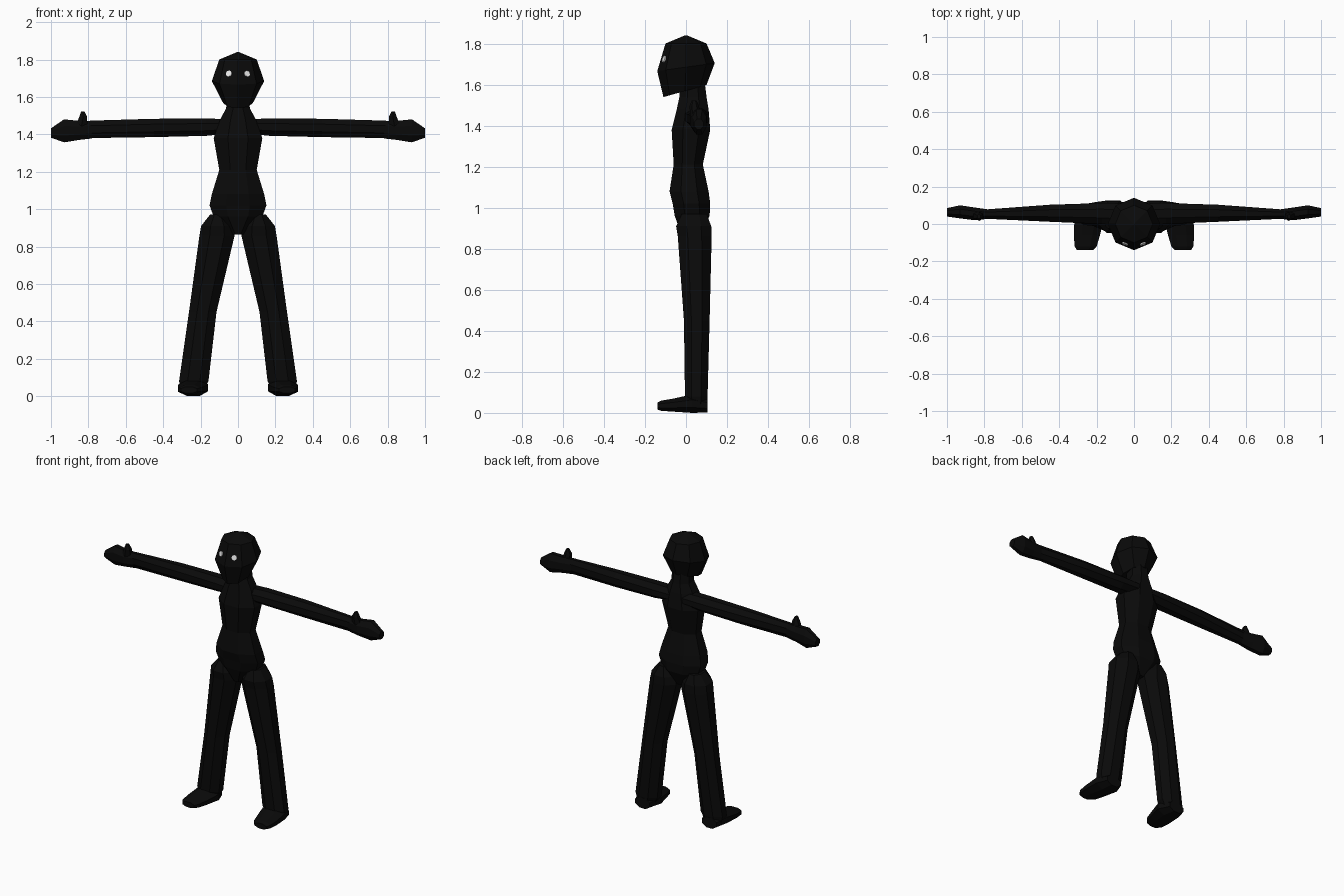
import bpy, bmesh, math
from mathutils import Vector

if "Cube" in bpy.data.objects:
    bpy.data.objects.remove(bpy.data.objects["Cube"])


def material(name, value):
    m = bpy.data.materials.new(name)
    m.diffuse_color = (value, value, value, 1)
    m.use_nodes = True
    m.node_tree.nodes["Principled BSDF"].inputs["Base Color"].default_value = m.diffuse_color
    return m


BLACK = material("black", 0.003)
WHITE = material("eye_white", 0.8)


def loft(name, axis, rings, sides=8, phase=0.5, side=1, slopes=None):
    """Skin rings (position, min a, max a, min b, max b) placed along an axis."""
    bm = bmesh.new()
    grow = 1 / math.cos(math.pi / sides) if phase else 1
    loops = []
    for k, (p, a0, a1, b0, b1) in enumerate(rings):
        loop = []
        for i in range(sides):
            t = 2 * math.pi * (i + phase) / sides
            a = (a0 + a1) / 2 + math.cos(t) * (a1 - a0) / 2 * grow
            b = (b0 + b1) / 2 + math.sin(t) * (b1 - b0) / 2 * grow
            q = p + (slopes[k] * b if slopes else 0)
            co = {"x": (q, a, b), "y": (a, q, b), "z": (a, b, q)}[axis]
            loop.append(bm.verts.new((co[0] * side, co[1], co[2])))
        loops.append(loop)
    for lo, hi in zip(loops, loops[1:]):
        for i in range(sides):
            j = (i + 1) % sides
            bm.faces.new((lo[i], lo[j], hi[j], hi[i]))
    bm.faces.new(loops[0])
    bm.faces.new(loops[-1])
    bmesh.ops.recalc_face_normals(bm, faces=bm.faces)
    me = bpy.data.meshes.new(name)
    bm.to_mesh(me)
    bm.free()
    me.materials.append(BLACK)
    ob = bpy.data.objects.new(name, me)
    bpy.context.collection.objects.link(ob)
    return ob


# Head with a lowered chin
loft("head", "z", [
    (1.57, -.08, .08, -.11, .10),
    (1.685, -.14, .14, -.14, .14),
    (1.80, -.10, .10, -.10, .10),
    (1.84, -.004, .004, -.004, .004)], phase=0, slopes=[.28, .14, 0, 0])

# Torso and neck
loft("torso", "z", [
    (.865, -.035, .035, -.02, .07),
    (.96, -.13, .13, -.055, .115),
    (1.02, -.152, .152, -.065, .118),
    (1.08, -.14, .14, -.08, .11),
    (1.21, -.10, .10, -.06, .082),
    (1.38, -.13, .13, -.07, .118),
    (1.48, -.095, .095, -.045, .11),
    (1.54, -.063, .063, -.032, .10),
    (1.62, -.06, .06, -.03, .09)])

for side, label in ((1, "left"), (-1, "right")):
    # Arm
    loft("arm_" + label, "x", [
        (.04, -.01, .11, 1.405, 1.48),
        (.17, .0, .112, 1.392, 1.485),
        (.45, .012, .103, 1.385, 1.483),
        (.79, .028, .078, 1.38, 1.473)], side=side)
    # Hand
    loft("hand_" + label, "x", [
        (.78, .028, .078, 1.378, 1.472),
        (.85, .02, .088, 1.37, 1.472),
        (.93, .03, .10, 1.357, 1.48),
        (1.0, .04, .085, 1.382, 1.432)], side=side)
    # Thumb
    loft("thumb_" + label, "z", [
        (1.44, .805, .87, .025, .07),
        (1.495, .807, .848, .02, .06),
        (1.523, .822, .838, .03, .05)], sides=6, side=side)
    # Leg
    loft("leg_" + label, "z", [
        (.02, .19, .30, .0, .10),
        (.08, .158, .315, -.005, .105),
        (.45, .115, .262, -.01, .115),
        (.86, .018, .206, -.04, .125),
        (.91, .025, .197, -.048, .123),
        (.97, .07, .15, -.02, .10)], side=side)
    # Foot
    loft("foot_" + label, "y", [
        (.105, .19, .295, .002, .07),
        (.03, .16, .318, .0, .09),
        (-.06, .182, .322, .006, .07),
        (-.12, .20, .317, .01, .06),
        (-.14, .22, .305, .016, .05)], side=side)
    # Eye plate lying on the face
    normal = Vector((.0053 * side, -.0134, .004))
    bpy.ops.mesh.primitive_cylinder_add(
        vertices=8, radius=.017, depth=.009, location=(.048 * side, -.106, 1.724),
        rotation=normal.to_track_quat("Z", "Y").to_euler())
    eye = bpy.context.object
    eye.name = "eye_" + label
    eye.data.materials.append(WHITE)
